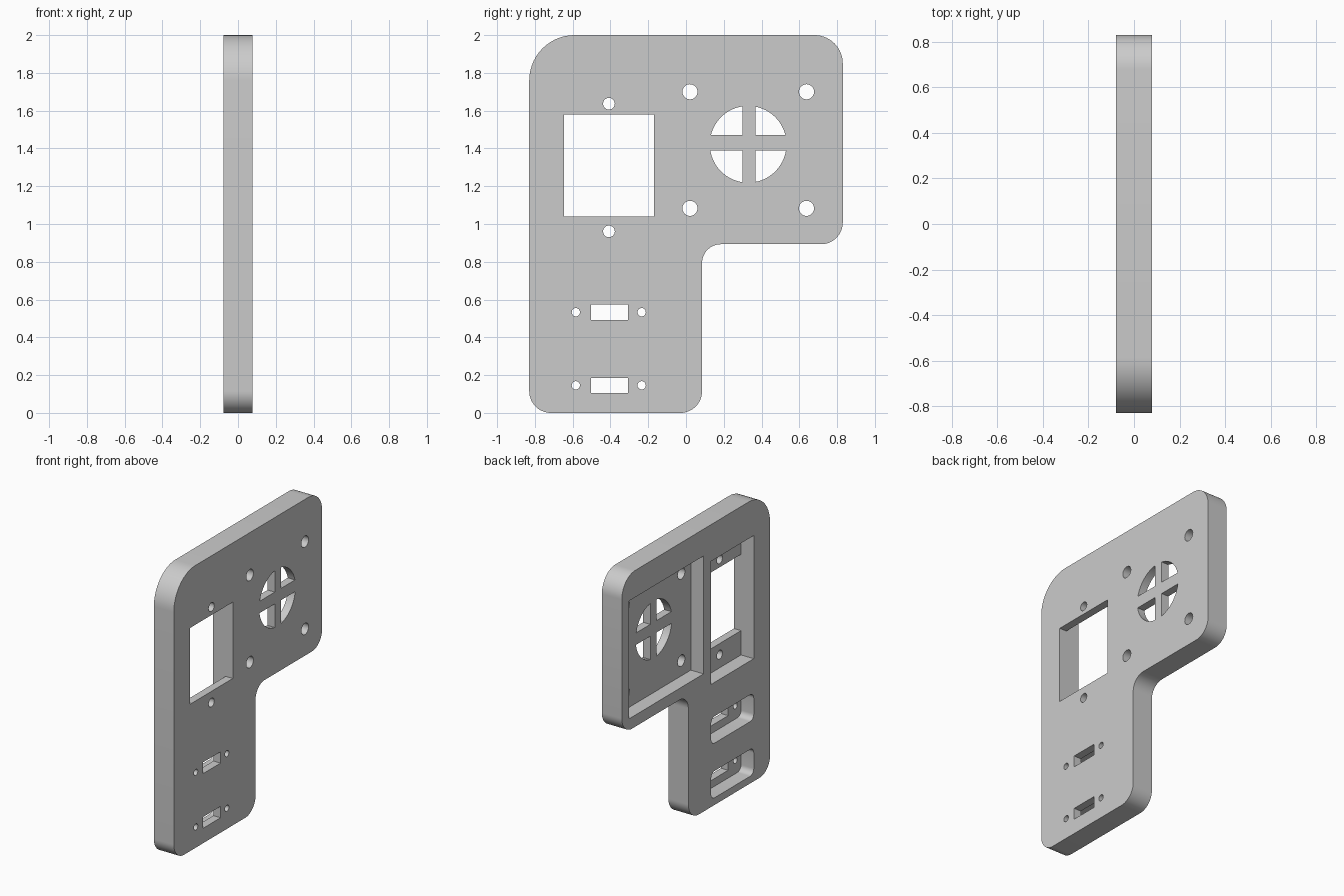
import bpy, bmesh
from math import pi, cos, sin, asin, acos
from mathutils import Vector

cube = bpy.data.objects.get("Cube")
if cube:
    bpy.data.objects.remove(cube, do_unlink=True)

HALF = 0.078          # half the panel thickness
FLOOR = 0.022         # depth reached by the rear pockets
THROUGH = (-0.2, 0.2)
POCKET = (-0.2, FLOOR)


def prism(name, points, span):
    """Extrude a (y, z) outline along x over the given span."""
    bm = bmesh.new()
    face = bm.faces.new([bm.verts.new((span[0], y, z)) for y, z in points])
    new = bmesh.ops.extrude_face_region(bm, geom=[face])["geom"]
    moved = [v for v in new if isinstance(v, bmesh.types.BMVert)]
    bmesh.ops.translate(bm, verts=moved, vec=(span[1] - span[0], 0, 0))
    bmesh.ops.recalc_face_normals(bm, faces=bm.faces)
    mesh = bpy.data.meshes.new(name)
    bm.to_mesh(mesh)
    bm.free()
    obj = bpy.data.objects.new(name, mesh)
    bpy.context.collection.objects.link(obj)
    return obj


def rounded(corners, steps=14):
    """Round each right-angled corner (y, z, radius) of an outline."""
    points = []
    for i, (y, z, r) in enumerate(corners):
        here = Vector((y, z))
        if r == 0:
            points.append(here)
            continue
        back = (Vector(corners[i - 1][:2]) - here).normalized()
        ahead = (Vector(corners[(i + 1) % len(corners)][:2]) - here).normalized()
        centre = here + (back + ahead) * r
        for k in range(steps + 1):
            a = k / steps * pi / 2
            points.append(centre - ahead * r * cos(a) - back * r * sin(a))
    return points


def rect(y0, y1, z0, z1, r=0):
    return rounded([(y0, z0, r), (y1, z0, r), (y1, z1, r), (y0, z1, r)], 8)


def circle(y, z, r, n=32):
    return [(y + r * cos(2 * pi * k / n), z + r * sin(2 * pi * k / n)) for k in range(n)]


def sector(y, z, r, a, b, sy, sz, n=16):
    """Quarter of a disc, set back from the centre by the grille bars."""
    start, end = asin(b / r), acos(a / r)
    arc = [start + (end - start) * k / n for k in range(n + 1)]
    return [(y + sy * a, z + sz * b)] + [(y + sy * r * cos(t), z + sz * r * sin(t)) for t in arc]


# Panel body
panel = prism("panel", rounded([
    (-0.83, 0, 0.115), (0.085, 0, 0.115), (0.085, 0.893, 0.10),
    (0.83, 0.893, 0.115), (0.83, 2, 0.15), (-0.83, 2, 0.24)]), (-HALF, HALF))

# Rear pockets: fan and window
cuts = [(rect(-0.085, 0.75, 0.975, 1.81), POCKET),
        (rect(-0.647, -0.17, 0.868, 1.74), POCKET)]

# Window opening and its two screw holes
cuts.append((rect(-0.647, -0.17, 1.04, 1.58), THROUGH))
for z in (0.961, 1.637):
    cuts.append((circle(-0.408, z, 0.031), THROUGH))

# Fan screw holes and grille openings
for y in (0.021, 0.638):
    for z in (1.083, 1.70):
        cuts.append((circle(y, z, 0.04), THROUGH))
for sy, a in ((1, 0.039), (-1, 0.029)):
    for sz, b in ((1, 0.05), (-1, 0.034)):
        cuts.append((sector(0.329, 1.422, 0.203, a, b, sy, sz), THROUGH))

# Connector slots with rounded rear pockets and screw holes
for z in (0.146, 0.533):
    cuts.append((rect(-0.647, -0.17, z - 0.095, z + 0.095, 0.04), POCKET))
    cuts.append((rect(-0.503, -0.307, z - 0.04, z + 0.04), THROUGH))
    for y in (-0.583, -0.235):
        cuts.append((circle(y, z, 0.022, 24), THROUGH))

# Cut everything out of the panel
bpy.context.view_layer.objects.active = panel
for outline, span in cuts:
    cutter = prism("cutter", outline, span)
    cutter.hide_render = True
    mod = panel.modifiers.new("cut", "BOOLEAN")
    mod.operation = "DIFFERENCE"
    mod.solver = "EXACT"
    mod.object = cutter
    bpy.ops.object.modifier_apply(modifier=mod.name)
    bpy.data.objects.remove(cutter, do_unlink=True)

# Grey plastic
grey = bpy.data.materials.new("grey plastic")
grey.use_nodes = True
colour = (0.6, 0.6, 0.6, 1)
grey.diffuse_color = colour
grey.node_tree.nodes["Principled BSDF"].inputs["Base Color"].default_value = colour
panel.data.materials.clear()
panel.data.materials.append(grey)

bpy.ops.object.select_all(action="DESELECT")
panel.select_set(True)
bpy.ops.object.shade_smooth_by_angle(angle=pi / 6)
